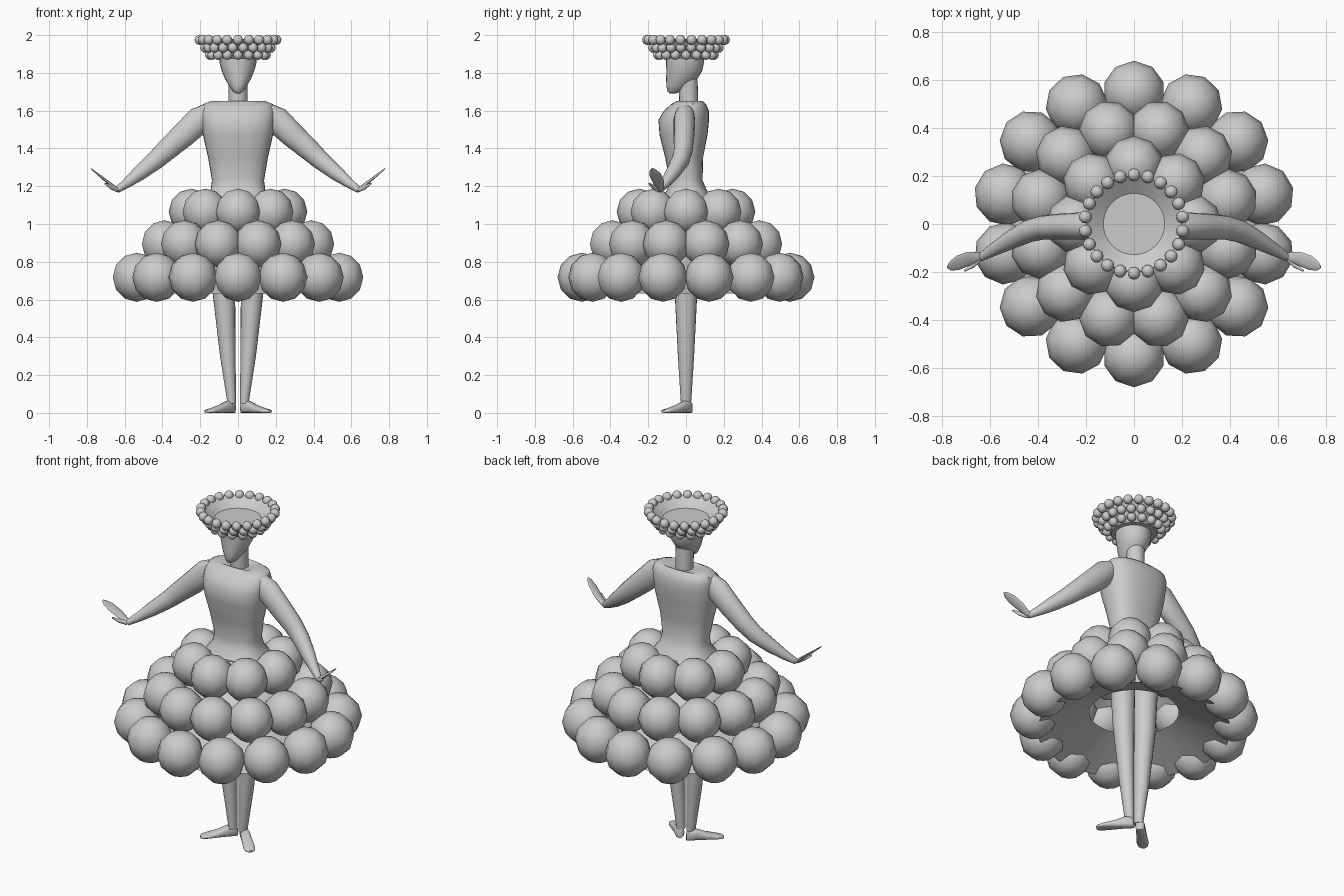
import bpy, bmesh, math
from mathutils import Vector, Matrix

if "Cube" in bpy.data.objects:
    bpy.data.objects.remove(bpy.data.objects["Cube"])

def finish(name, bm, angle=50, mirror=False):
    bmesh.ops.recalc_face_normals(bm, faces=bm.faces)
    me = bpy.data.meshes.new(name)
    bm.to_mesh(me)
    bm.free()
    ob = bpy.data.objects.new(name, me)
    bpy.context.collection.objects.link(ob)
    if mirror:
        m = ob.modifiers.new("Mirror", 'MIRROR')
        m.use_mirror_merge = False
    bpy.ops.object.select_all(action='DESELECT')
    ob.select_set(True)
    bpy.context.view_layer.objects.active = ob
    bpy.ops.object.shade_smooth_by_angle(angle=math.radians(angle))
    return ob

def loft(name, rings, n=24, p=2.0, caps=(True, True), mirror=False, angle=50):
    """Skin superellipse rings given as (centre, half-axis u, half-axis v)."""
    bm = bmesh.new()
    loops = []
    for c, u, v in rings:
        c, u, v = Vector(c), Vector(u), Vector(v)
        loop = []
        for i in range(n):
            a = 2 * math.pi * i / n
            co, si = math.cos(a), math.sin(a)
            x = math.copysign(abs(co) ** (2 / p), co)
            y = math.copysign(abs(si) ** (2 / p), si)
            loop.append(bm.verts.new(c + u * x + v * y))
        loops.append(loop)
    for a, b in zip(loops, loops[1:]):
        for i in range(n):
            j = (i + 1) % n
            bm.faces.new((a[i], a[j], b[j], b[i]))
    if caps[0]:
        bm.faces.new(loops[0][::-1])
    if caps[1]:
        bm.faces.new(loops[-1])
    return finish(name, bm, angle, mirror)

def upright(rows):
    """Rows of (z, centre x, centre y, radius x, radius y)."""
    return [((x, y, z), (rx, 0, 0), (0, ry, 0)) for z, x, y, rx, ry in rows]

def along(path, side):
    """Rings across a path of (point, width, thickness); side is the width direction."""
    pts = [Vector(q[0]) for q in path]
    out = []
    for i, (c, w, t) in enumerate(path):
        d = (pts[min(i + 1, len(pts) - 1)] - pts[max(i - 1, 0)]).normalized()
        s = Vector(side)
        s = (s - d * s.dot(d)).normalized()
        out.append((c, s * w, d.cross(s) * t))
    return out

def ball_ring(name, count, ring_r, z, r, half_step=False, seg=10, rows=6):
    bm = bmesh.new()
    for i in range(count):
        a = 2 * math.pi * (i + 0.5 * half_step) / count
        turn = Matrix.Rotation(a, 4, 'Z')
        place = turn @ Matrix.Translation((0, -ring_r, z))
        bmesh.ops.create_uvsphere(bm, u_segments=seg, v_segments=rows, radius=r, matrix=place)
    return finish(name, bm, 80)

# Skirt: three rows of balls over slanted tiers
ball_ring("skirt_balls_top", 8, 0.245, 1.065, 0.122)
ball_ring("skirt_balls_middle", 12, 0.402, 0.895, 0.125, True)
ball_ring("skirt_balls_bottom", 14, 0.55, 0.718, 0.13)
for name, r0, z0, r1, z1 in (("skirt_tier_top", 0.15, 1.13, 0.24, 1.05),
                             ("skirt_tier_middle", 0.20, 1.0, 0.37, 0.87),
                             ("skirt_tier_bottom", 0.245, 0.745, 0.53, 0.632)):
    loft(name, upright([(z0, 0, 0, r0, r0), (z1, 0, 0, r1, r1)]), 32, caps=(False, False))

# Torso
loft("torso", upright([
    (1.13, 0, 0.005, 0.18, 0.14), (1.18, 0, 0.005, 0.145, 0.105), (1.23, 0, 0, 0.138, 0.088),
    (1.35, 0, -0.01, 0.158, 0.10), (1.47, 0, -0.013, 0.185, 0.127), (1.55, 0, -0.012, 0.195, 0.134),
    (1.60, 0, 0.002, 0.195, 0.119), (1.635, 0, 0.014, 0.184, 0.092), (1.652, 0, 0.02, 0.14, 0.068),
    (1.64, 0, 0.015, 0.065, 0.055)]), 32, p=2.5, caps=(False, True))

# Neck and head
loft("neck", upright([(1.62, 0, 0.015, 0.05, 0.05), (1.82, 0, 0.01, 0.05, 0.05)]), 20)
loft("head", upright([
    (1.692, 0, -0.068, 0.012, 0.018), (1.70, 0, -0.063, 0.026, 0.034), (1.73, 0, -0.044, 0.046, 0.06),
    (1.77, 0, -0.022, 0.07, 0.083), (1.81, 0, -0.009, 0.086, 0.095), (1.85, 0, -0.006, 0.097, 0.10),
    (1.90, 0, -0.004, 0.10, 0.10)]), 24)

# Beaded headdress: shallow dished hat with three rows of beads
loft("headdress", upright([(1.875, 0, 0, 0.125, 0.125), (1.98, 0, 0, 0.198, 0.198),
                           (1.93, 0, 0, 0.128, 0.128)]), 32, angle=25)
ball_ring("beads_top", 22, 0.205, 1.975, 0.027, rows=8)
ball_ring("beads_middle", 20, 0.176, 1.933, 0.026, True, rows=8)
ball_ring("beads_bottom", 16, 0.148, 1.895, 0.026, rows=8)

# Arms
loft("arm", along([
    ((0.155, -0.005, 1.60), 0.045, 0.045), ((0.20, -0.008, 1.555), 0.057, 0.072),
    ((0.29, -0.01, 1.47), 0.055, 0.066), ((0.38, -0.015, 1.39), 0.05, 0.057),
    ((0.44, -0.03, 1.335), 0.047, 0.05), ((0.52, -0.07, 1.27), 0.038, 0.04),
    ((0.59, -0.11, 1.215), 0.026, 0.026), ((0.64, -0.14, 1.18), 0.016, 0.016)],
    (0, 1, 0)), 16, mirror=True)

# Hands: flat paddle and thumb
loft("hand", along([
    ((0.625, -0.137, 1.178), 0.012, 0.012), ((0.65, -0.137, 1.19), 0.020, 0.011),
    ((0.69, -0.145, 1.222), 0.030, 0.008), ((0.735, -0.162, 1.258), 0.031, 0.005),
    ((0.765, -0.175, 1.282), 0.020, 0.003), ((0.778, -0.18, 1.294), 0.006, 0.002)],
    (-0.15, 1, 0)), 12, mirror=True)
loft("thumb", along([
    ((0.64, -0.145, 1.18), 0.012, 0.01), ((0.67, -0.172, 1.195), 0.012, 0.01),
    ((0.705, -0.195, 1.215), 0.004, 0.004)], (0, 0, 1)), 10, mirror=True)

# Legs
loft("leg", upright([
    (0.05, 0.033, 0, 0.023, 0.027), (0.30, 0.054, 0, 0.041, 0.043), (0.64, 0.075, 0, 0.060, 0.06),
    (1.10, 0.085, 0, 0.075, 0.075)]), 20, mirror=True)

# Feet, turned outwards
heel, step = Vector((0.02, 0.026, 0)), Vector((0.148, -0.146, 0))
across = Vector((step.y, -step.x, 0)).normalized()
rows = [(0, 0.012, 0.04), (0.06, 0.025, 0.06), (0.25, 0.026, 0.064), (0.5, 0.029, 0.042),
        (0.8, 0.033, 0.024), (0.95, 0.026, 0.017), (1.0, 0.012, 0.012)]
loft("foot", [(heel + step * t + Vector((0, 0, h / 2)), across * w, (0, 0, h / 2))
              for t, w, h in rows], 16, p=3, mirror=True)
